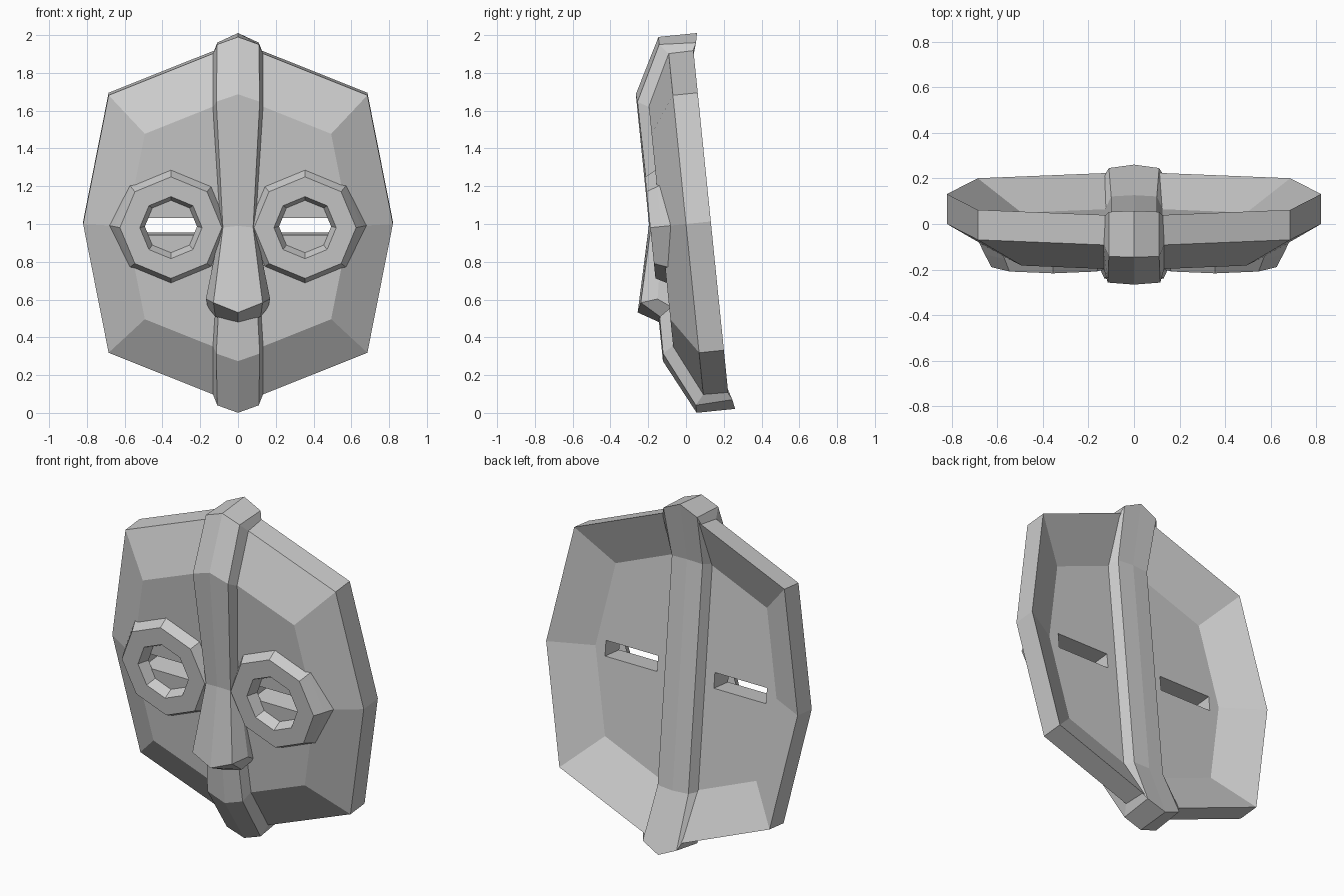
import bpy, bmesh, math
from mathutils import Matrix, Vector

cube = bpy.data.objects.get("Cube")
if cube:
    bpy.data.objects.remove(cube, do_unlink=True)

stone = bpy.data.materials.new("plain grey")
stone.use_nodes = True
GREY = (0.6, 0.6, 0.6, 1)
stone.diffuse_color = GREY
stone.node_tree.nodes["Principled BSDF"].inputs["Base Color"].default_value = GREY

# The mask is modelled upright, then leaned forward about its middle
LEAN = Matrix.Translation((0, 0, 1)) @ Matrix.Rotation(math.radians(5.8), 4, 'X')


def make(name, verts, faces):
    """Flat-shaded object with outward normals, verts as (x, depth, height)."""
    bm = bmesh.new()
    vs = [bm.verts.new(v) for v in verts]
    for f in faces:
        bm.faces.new([vs[i] for i in f])
    bmesh.ops.recalc_face_normals(bm, faces=bm.faces)
    mesh = bpy.data.meshes.new(name)
    bm.to_mesh(mesh)
    bm.free()
    mesh.materials.append(stone)
    obj = bpy.data.objects.new(name, mesh)
    bpy.context.collection.objects.link(obj)
    obj.matrix_world = LEAN
    return obj


def loft(loops, closed=True):
    """Verts and quads joining equal-length loops."""
    n = len(loops[0])
    verts = [v for loop in loops for v in loop]
    faces = []
    for j in range(len(loops) - 1):
        for i in range(n if closed else n - 1):
            k = (i + 1) % n
            faces.append((j*n + i, j*n + k, (j+1)*n + k, (j+1)*n + i))
    return verts, faces


# Face shell: bevelled octagon plate, hollow at the back
outline = [(0.82, 0), (0.685, 0.685), (0, 0.96), (-0.685, 0.685),
           (-0.82, 0), (-0.685, -0.685), (0, -0.96), (0.685, -0.685)]


def ring(scale, depth):
    return [(x * scale, depth, z * scale) for x, z in outline]


verts, faces = loft([ring(0.72, -0.133), ring(1, 0), ring(1, 0.132), ring(0.72, 0)])
n = len(outline)
faces += [tuple(range(n)), tuple(range(3*n, 4*n))]
shell = make("face_shell", verts, faces)

# Eye slits cut through the shell
EYE_X = 0.355
for side in (-1, 1):
    x, w, h = side * EYE_X, 0.17, 0.045
    v, f = loft([[(x-w, d, -h), (x+w, d, -h), (x+w, d, h), (x-w, d, h)]
                 for d in (-0.3, 0.2)])
    cutter = make("slit_cutter", v, f + [(0, 1, 2, 3), (4, 5, 6, 7)])
    cutter.hide_render = True
    mod = shell.modifiers.new("slit", 'BOOLEAN')
    mod.operation, mod.solver, mod.object = 'DIFFERENCE', 'EXACT', cutter
    bpy.context.view_layer.objects.active = shell
    bpy.ops.object.modifier_apply(modifier=mod.name)
    bpy.data.objects.remove(cutter, do_unlink=True)

# Raised octagonal eye rims
rim_profile = [(0.335, -0.06), (0.3, -0.133), (0.27, -0.19), (0.165, -0.19), (0.138, -0.13)]
for side, label in ((1, "left"), (-1, "right")):
    loops = [[(side * EYE_X + r * math.cos(i * math.pi / 4), d, r * math.sin(i * math.pi / 4))
              for i in range(8)] for r, d in rim_profile]
    make(label + "_eye_rim", *loft(loops))

# Central ridge wrapping front and back: each station is (centre, edge, foot)
upper = [
    ((0, 0.06, 0.66), (0.1, 0.055, 0.655), (0.13, -0.01, 0.65)),
    ((0, 0.16, 1.0), (0.11, 0.15, 0.95), (0.13, 0.125, 0.9)),
    ((0, -0.045, 1.0), (0.11, -0.045, 0.96), (0.135, 0.005, 0.9)),
    ((0, -0.195, 0.71), (0.115, -0.19, 0.67), (0.135, -0.125, 0.63)),
]
bridge = ((0, -0.195, 0), (0.08, -0.185, 0), (0.095, -0.125, 0))
lower = [tuple((x, d, -h) for x, d, h in s) for s in reversed(upper)]


def mirrored(station):
    centre, *sides = station
    return [(-x, d, h) for x, d, h in reversed(sides)] + [centre] + sides


stations = [mirrored(s) for s in upper + [bridge] + lower]
make("centre_ridge", *loft(stations + stations[:1], closed=False))

# Wedge nose flaring down from the bridge, with a slanted underside
nose = [
    mirrored(((0, -0.197, 0.01), (0.08, -0.187, 0), (0.095, -0.125, -0.01))),
    mirrored(((0, -0.302, -0.44), (0.13, -0.28, -0.39), (0.17, -0.19, -0.38))),
    mirrored(((0, -0.19, -0.505), (0.12, -0.185, -0.475), (0.16, -0.12, -0.43))),
]
verts, faces = loft(nose, closed=False)
# Cheek walls down to the shell on either side
for side, i in ((-1, 5), (1, 9)):
    verts.append((side * 0.1, -0.12, -0.02))
    faces.append((i - 5, i, i + 5, len(verts) - 1))
make("nose", verts, faces)
bpy.context.view_layer.update()
